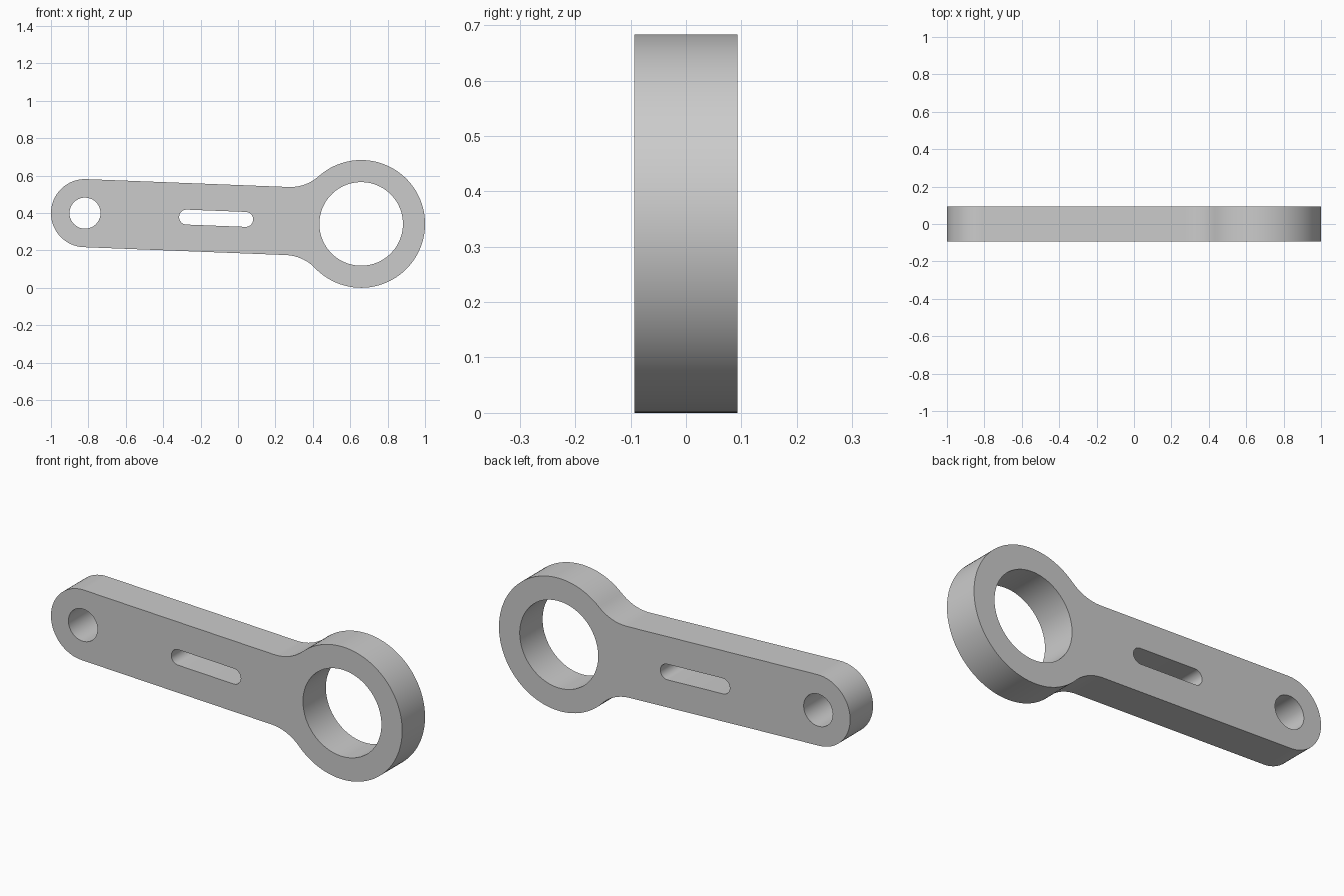
import bpy
import bmesh
from math import atan2, cos, sin, sqrt, pi, radians
from mathutils import Vector

cube = bpy.data.objects.get("Cube")
if cube:
    bpy.data.objects.remove(cube, do_unlink=True)

# Main dimensions, in the x-z plane
BIG, SMALL = Vector((0.6585, 0.3415)), Vector((-0.818, 0.399))
BIG_R, BIG_HOLE = 0.3415, 0.2235
ARM_R, SMALL_HOLE = 0.182, 0.083
FILLET, SLOT_R, HALF_DEPTH = 0.23, 0.04, 0.093

axis = (SMALL - BIG).normalized()
side = Vector((-axis.y, axis.x))
length = (SMALL - BIG).length


def place(u, v):
    """Point at u along the arm from the large ring and v across it."""
    return BIG + axis * u + side * v


def arc(u, v, radius, start, end, steps):
    angles = [start + (end - start) * i / steps for i in range(steps + 1)]
    return [place(u + radius * cos(a), v + radius * sin(a)) for a in angles]


def circle(u, radius, steps):
    return arc(u, 0, radius, 0, 2 * pi, steps)[:-1]


# Outline: rounded small end, blend, ring, blend
fv = ARM_R + FILLET
fu = sqrt((BIG_R + FILLET) ** 2 - fv ** 2)
join = atan2(fv, fu)
outline = arc(length, 0, ARM_R, -pi / 2, pi / 2, 40)
outline += arc(fu, fv, FILLET, -pi / 2, join - pi, 16)
outline += arc(0, 0, BIG_R, join, 2 * pi - join, 80)[1:-1]
outline += arc(fu, -fv, FILLET, pi - join, pi / 2, 16)

# Slot with round ends
near, far = 0.618, 0.934
slot = arc(far, 0, SLOT_R, -pi / 2, pi / 2, 16)
slot += arc(near, 0, SLOT_R, pi / 2, 3 * pi / 2, 16)

# Fill the profile around its openings, then extrude it
bm = bmesh.new()
edges = []
for loop in (outline, slot, circle(0, BIG_HOLE, 72), circle(length, SMALL_HOLE, 40)):
    verts = [bm.verts.new((p.x, -HALF_DEPTH, p.y)) for p in loop]
    edges += [bm.edges.new((a, b)) for a, b in zip(verts, verts[1:] + verts[:1])]
bmesh.ops.triangle_fill(bm, use_beauty=True, edges=edges, normal=(0, -1, 0))
result = bmesh.ops.extrude_face_region(bm, geom=bm.faces[:], use_keep_orig=True)
moved = [g for g in result["geom"] if isinstance(g, bmesh.types.BMVert)]
bmesh.ops.translate(bm, verts=moved, vec=(0, 2 * HALF_DEPTH, 0))
bmesh.ops.recalc_face_normals(bm, faces=bm.faces[:])

mesh = bpy.data.meshes.new("link_arm")
bm.to_mesh(mesh)
bm.free()
link_arm = bpy.data.objects.new("link_arm", mesh)
bpy.context.collection.objects.link(link_arm)

# Plain grey metal
grey = bpy.data.materials.new("plain_grey")
grey.use_nodes = True
colour = (0.6, 0.6, 0.6, 1)
grey.diffuse_color = colour
grey.node_tree.nodes["Principled BSDF"].inputs["Base Color"].default_value = colour
mesh.materials.append(grey)

bpy.ops.object.select_all(action="DESELECT")
link_arm.select_set(True)
bpy.context.view_layer.objects.active = link_arm
bpy.ops.object.shade_smooth_by_angle(angle=radians(30))
